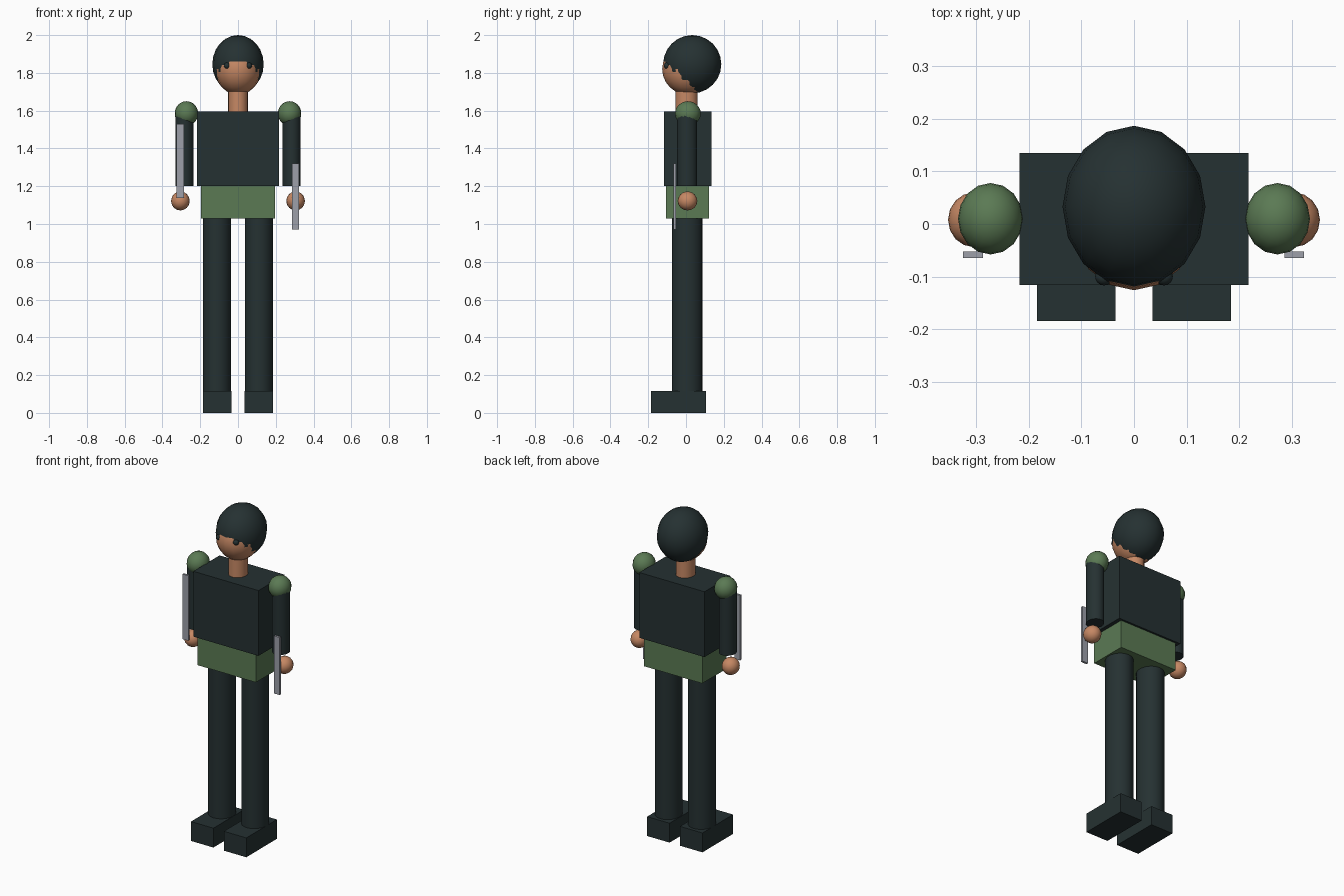
import bpy
import math

default = bpy.data.objects.get("Cube")
if default:
    bpy.data.objects.remove(default, do_unlink=True)


def linear(value):
    c = value / 255
    return c / 12.92 if c <= 0.04045 else ((c + 0.055) / 1.055) ** 2.4


def material(name, *rgb):
    color = (*map(linear, rgb), 1.0)
    mat = bpy.data.materials.new(name)
    mat.use_nodes = True
    mat.diffuse_color = color
    bsdf = mat.node_tree.nodes["Principled BSDF"]
    bsdf.inputs["Base Color"].default_value = color
    bsdf.inputs["Roughness"].default_value = 0.8
    return mat


DARK = material("dark slate", 37, 49, 50)
GREEN = material("moss green", 91, 122, 84)
SKIN = material("tan skin", 198, 136, 100)
METAL = material("light steel", 157, 160, 170)


def finish(name, scale, mat, smooth):
    obj = bpy.context.object
    obj.name = name
    obj.data.name = name
    obj.scale = scale
    bpy.ops.object.transform_apply(location=False, rotation=False, scale=True)
    obj.data.materials.append(mat)
    if smooth:
        bpy.ops.object.shade_smooth_by_angle(angle=math.radians(45))
    return obj


def box(name, x, y, z, mat):
    """Block spanning the given (low, high) ranges."""
    spans = (x, y, z)
    bpy.ops.mesh.primitive_cube_add(size=1, location=[sum(s) / 2 for s in spans])
    return finish(name, [s[1] - s[0] for s in spans], mat, False)


def ball(name, center, radii, mat):
    bpy.ops.mesh.primitive_uv_sphere_add(segments=16, ring_count=12, radius=1, location=center)
    return finish(name, radii, mat, True)


def tube(name, x, y, z, radii, mat):
    """Upright elliptical cylinder with z as a (low, high) range."""
    bpy.ops.mesh.primitive_cylinder_add(vertices=24, radius=1, depth=1, location=(x, y, sum(z) / 2))
    return finish(name, (*radii, z[1] - z[0]), mat, True)


# Trunk
box("torso", (-0.218, 0.218), (-0.116, 0.135), (1.20, 1.595), DARK)
box("pelvis", (-0.195, 0.195), (-0.107, 0.123), (1.03, 1.20), GREEN)
tube("neck", 0, 0.003, (1.59, 1.74), (0.052, 0.058), SKIN)

# Head, with the hair shell overlapping it toward the back
ball("head", (0, 0.01, 1.82), (0.122, 0.136, 0.135), SKIN)
ball("hair", (0, 0.033, 1.846), (0.136, 0.154, 0.154), DARK)

# Paired parts
for side, s in (("left", 1), ("right", -1)):
    ball(side + "_eye", (s * 0.057, -0.1, 1.838), (0.017, 0.017, 0.017), DARK)
    ball(side + "_shoulder", (s * 0.273, 0.01, 1.585), (0.062, 0.068, 0.065), GREEN)
    tube(side + "_arm", s * 0.284, 0.006, (1.20, 1.585), (0.048, 0.053), DARK)
    ball(side + "_hand", (s * 0.305, 0.008, 1.122), (0.049, 0.052, 0.05), SKIN)
    tube(side + "_leg", s * 0.111, 0.006, (0.115, 1.03), (0.075, 0.081), DARK)
    x = sorted((s * 0.035, s * 0.185))
    box(side + "_foot", x, (-0.185, 0.107), (0, 0.117), DARK)

# Flat batons in front of the arms, one raised and one lowered
box("left_baton", (0.286, 0.324), (-0.065, -0.052), (0.972, 1.32), METAL)
box("right_baton", (-0.325, -0.287), (-0.065, -0.052), (1.137, 1.53), METAL)
